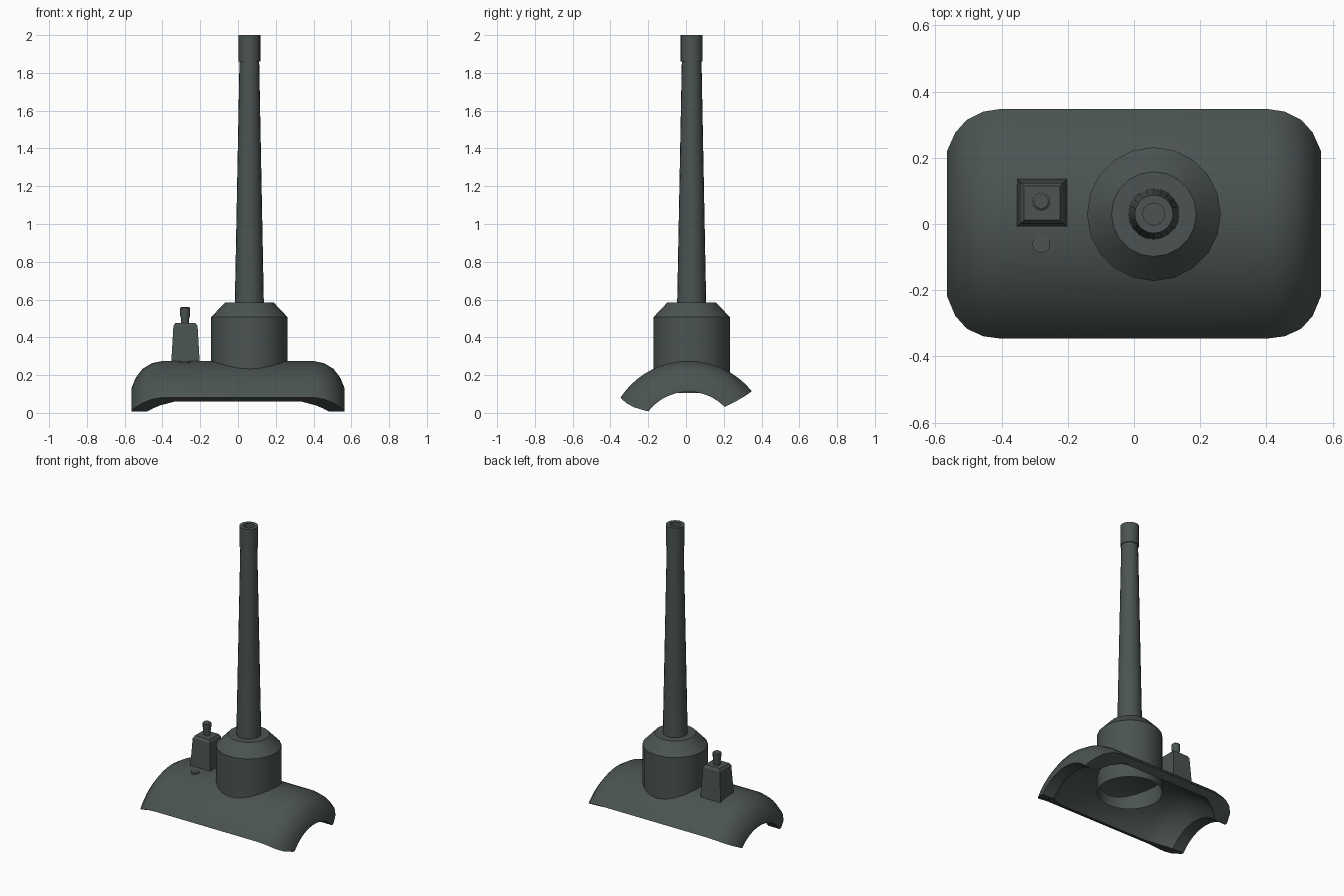
import bpy, bmesh, math

cube = bpy.data.objects.get("Cube")
if cube:
    bpy.data.objects.remove(cube, do_unlink=True)

steel = bpy.data.materials.new("dark_grey_green")
colour = (0.07, 0.088, 0.084, 1)
steel.use_nodes = True
steel.diffuse_color = colour
steel.node_tree.nodes["Principled BSDF"].inputs["Base Color"].default_value = colour


def finish(name, bm, smooth=True, angle=30):
    bmesh.ops.recalc_face_normals(bm, faces=bm.faces[:])
    mesh = bpy.data.meshes.new(name)
    bm.to_mesh(mesh)
    bm.free()
    mesh.materials.append(steel)
    obj = bpy.data.objects.new(name, mesh)
    bpy.context.collection.objects.link(obj)
    if smooth:
        bpy.ops.object.select_all(action="DESELECT")
        obj.select_set(True)
        bpy.context.view_layer.objects.active = obj
        bpy.ops.object.shade_smooth_by_angle(angle=math.radians(angle))
    return obj


def lathe(name, centre, profile, sides=20, close_top=True):
    """Turn a (radius, height) profile around a vertical axis."""
    bm = bmesh.new()
    rings = []
    for r, z in profile:
        rings.append([bm.verts.new((centre[0] + r * math.cos(math.tau * i / sides),
                                    centre[1] + r * math.sin(math.tau * i / sides), z))
                      for i in range(sides)])
    for a, b in zip(rings, rings[1:]):
        for i in range(sides):
            j = (i + 1) % sides
            bm.faces.new((a[i], a[j], b[j], b[i]))
    if close_top:
        bm.faces.new(rings[-1])
    return finish(name, bm)


# Curved mantlet shell: paired outer and inner (x, radius) section swept about x
outer = [(0.40, 0.431), (0.455, 0.42), (0.505, 0.39), (0.54, 0.345), (0.565, 0.285)]
inner = [(0.33, 0.38), (0.41, 0.335), (0.45, 0.30), (0.48, 0.268), (0.565, 0.268)]
AXIS_Y, AXIS_Z = 0.013, -0.156


def mirrored(half, bulge):
    """Full section; bulge rounds the front lower edge, in degrees."""
    return [(-x, r, bulge) for x, r in reversed(half)] + [(x, r, bulge) for x, r in half]


def sweep_point(x, r, bulge, t):
    k = (r - 0.268) / (0.431 - 0.268)
    front = -52.3 - 4.2 * k - bulge * 4 * k * (1 - k)
    back = 45.5 + 5.5 * k + 0.5 * bulge * 4 * k * (1 - k)
    a = math.radians(front + (back - front) * t)
    return (x, AXIS_Y + r * math.sin(a), AXIS_Z + r * math.cos(a))


bm = bmesh.new()
STEPS = 18
top, low = mirrored(outer, 3), mirrored(inner, 0)
n = len(top)
loop = top + low[::-1]
rows = [[bm.verts.new(sweep_point(*p, s / STEPS)) for p in loop]
        for s in range(STEPS + 1)]
for a, b in zip(rows, rows[1:]):
    for i in range(2 * n):
        j = (i + 1) % (2 * n)
        bm.faces.new((a[i], a[j], b[j], b[i]))
for row in (rows[0], rows[-1]):
    for i in range(n - 1):
        bm.faces.new((row[i], row[i + 1], row[-i - 2], row[-i - 1]))
finish("mantlet", bm, angle=35)

# Collar (open below), barrel and hollow muzzle
GUN = (0.06, 0.03)
lathe("collar", GUN, [(0.202, 0.105), (0.202, 0.507), (0.128, 0.585)])
lathe("barrel", GUN, [(0.077, 0.57), (0.052, 1.87)], close_top=False)
lathe("muzzle", GUN, [(0.05, 1.86), (0.058, 1.86), (0.058, 2.0), (0.033, 2.0), (0.033, 1.96)])

# Tapered housing with a chamfered top
bm = bmesh.new()
levels = [(0.077, 0.24), (0.064, 0.46), (0.054, 0.475)]
rings = [[bm.verts.new((-0.278 + sx * h, 0.063 + sy * h * 0.95, z))
          for sx, sy in ((-1, -1), (1, -1), (1, 1), (-1, 1))] for h, z in levels]
for a, b in zip(rings, rings[1:]):
    for i in range(4):
        j = (i + 1) % 4
        bm.faces.new((a[i], a[j], b[j], b[i]))
bm.faces.new(rings[0])
bm.faces.new(rings[-1])
finish("housing", bm, smooth=False)

# Stub on the housing and small round plug beside it
lathe("stub", (-0.28, 0.067), [(0.02, 0.47), (0.022, 0.5), (0.026, 0.515), (0.027, 0.555), (0.02, 0.56)], 12)
lathe("plug", (-0.28, -0.06), [(0.027, 0.25), (0.027, 0.275)], 16)
